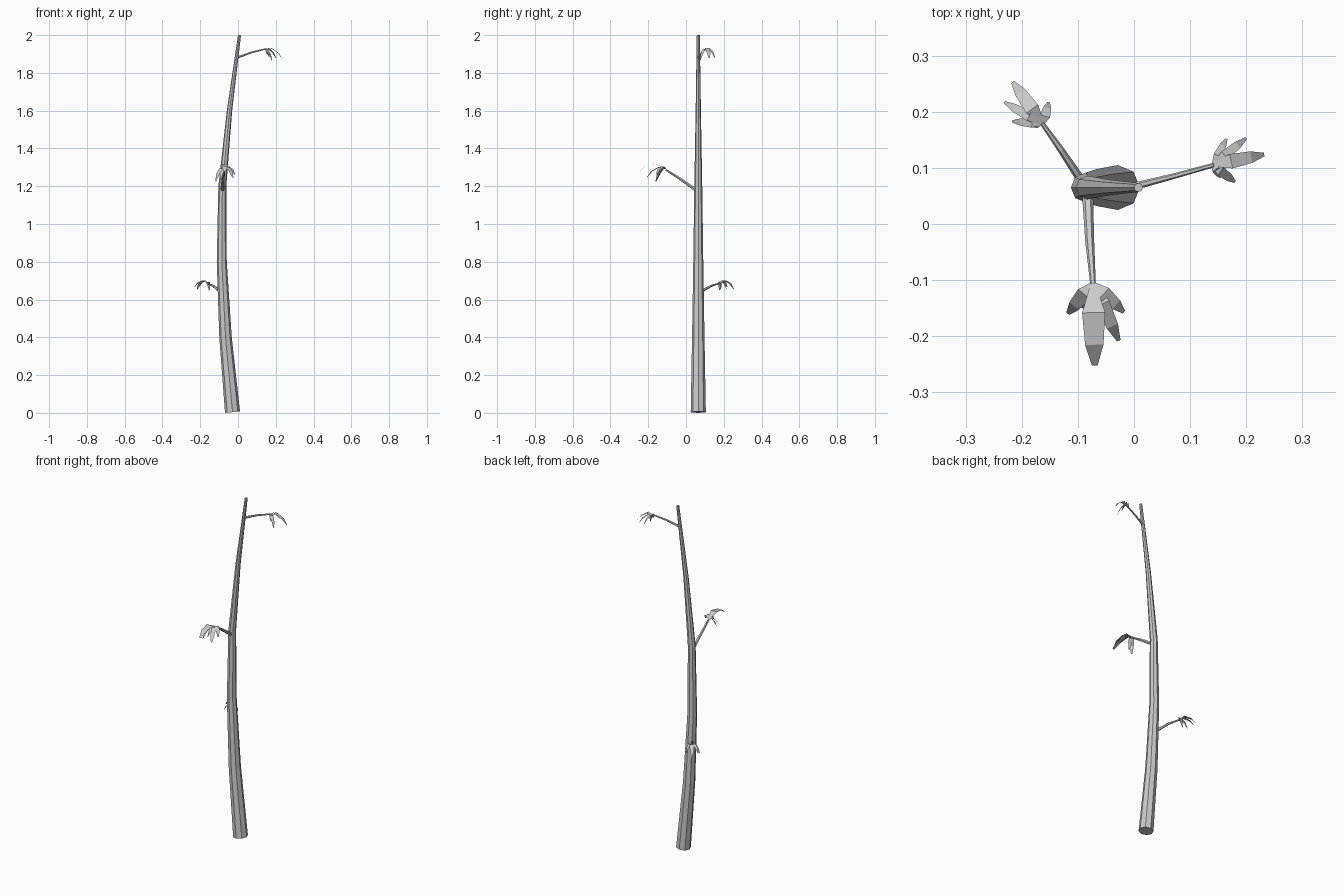
import bpy, bmesh, math
from mathutils import Vector


def make_object(name, bm):
    bmesh.ops.recalc_face_normals(bm, faces=bm.faces)
    mesh = bpy.data.meshes.new(name)
    bm.to_mesh(mesh)
    bm.free()
    obj = bpy.data.objects.new(name, mesh)
    bpy.context.collection.objects.link(obj)
    return obj


def tube(name, path, sides):
    """Tapered tube through (x, y, z, radius) points, rings square to the path."""
    bm = bmesh.new()
    pts = [Vector(p[:3]) for p in path]
    rings = []
    for i, p in enumerate(pts):
        d = (pts[min(i + 1, len(pts) - 1)] - pts[max(i - 1, 0)]).normalized()
        ref = Vector((0, 1, 0)) if abs(d.z) > 0.9 else Vector((0, 0, 1))
        u = ref.cross(d).normalized()
        v = d.cross(u)
        ring = []
        for k in range(sides):
            a = 2 * math.pi * k / sides
            ring.append(bm.verts.new(p + path[i][3] * (u * math.cos(a) + v * math.sin(a))))
        rings.append(ring)
    for r0, r1 in zip(rings, rings[1:]):
        for k in range(sides):
            n = (k + 1) % sides
            bm.faces.new((r0[k], r0[n], r1[n], r1[k]))
    bm.faces.new(rings[0])
    bm.faces.new(rings[-1])
    return make_object(name, bm)


def leaf_cluster(name, base, leaves):
    """Arched, drooping leaf strips from one point; leaves = (tip, width, arch)."""
    bm = bmesh.new()
    base = Vector(base)
    for tip, width, arch in leaves:
        run = Vector(tip) - base
        side = Vector((run.y, -run.x, 0)).normalized() * width / 2
        prev = None
        for t, w in ((0, 0.2), (0.36, 1.0), (0.75, 0.8), (1, 0.25)):
            c = base + run * t + Vector((0, 0, arch * 4 * t * (1 - t)))
            row = [bm.verts.new(c - side * w), bm.verts.new(c + side * w)]
            if prev:
                bm.faces.new((prev[0], prev[1], row[1], row[0]))
            prev = row
    return make_object(name, bm)


# Trunk
tube("trunk", [(-0.029, 0.065, 0.004, 0.040), (-0.066, 0.065, 0.4, 0.033),
               (-0.086, 0.065, 0.8, 0.0265), (-0.083, 0.065, 1.2, 0.021),
               (-0.045, 0.065, 1.6, 0.014), (0.008, 0.065, 2.0, 0.008)], 8)

# Upper branch and leaves
tube("upper_branch", [(-0.008, 0.065, 1.88, 0.007), (0.07, 0.085, 1.908, 0.005),
                      (0.142, 0.105, 1.926, 0.004)], 6)
leaf_cluster("upper_leaves", (0.14, 0.105, 1.926), [
    ((0.232, 0.124, 1.878), 0.026, 0.026),
    ((0.200, 0.153, 1.880), 0.018, 0.022),
    ((0.165, 0.152, 1.885), 0.015, 0.018),
    ((0.180, 0.075, 1.865), 0.018, 0.022),
    ((0.155, 0.083, 1.895), 0.014, 0.014)])

# Middle branch and leaves
tube("middle_branch", [(-0.083, 0.060, 1.175, 0.010), (-0.079, -0.03, 1.238, 0.008),
                       (-0.073, -0.108, 1.288, 0.005)], 6)
leaf_cluster("middle_leaves", (-0.073, -0.105, 1.29), [
    ((-0.070, -0.252, 1.277), 0.041, 0.034),
    ((-0.027, -0.208, 1.245), 0.027, 0.030),
    ((-0.018, -0.157, 1.262), 0.026, 0.026),
    ((-0.118, -0.160, 1.225), 0.027, 0.030),
    ((-0.092, -0.150, 1.238), 0.022, 0.022)])

# Lower branch and leaves
tube("lower_branch", [(-0.092, 0.075, 0.64, 0.008), (-0.13, 0.132, 0.672, 0.006),
                      (-0.164, 0.180, 0.687, 0.004)], 6)
leaf_cluster("lower_leaves", (-0.162, 0.178, 0.687), [
    ((-0.216, 0.253, 0.655), 0.026, 0.028),
    ((-0.231, 0.217, 0.666), 0.018, 0.022),
    ((-0.217, 0.183, 0.652), 0.016, 0.022),
    ((-0.152, 0.217, 0.648), 0.018, 0.022),
    ((-0.190, 0.178, 0.650), 0.014, 0.014)])
